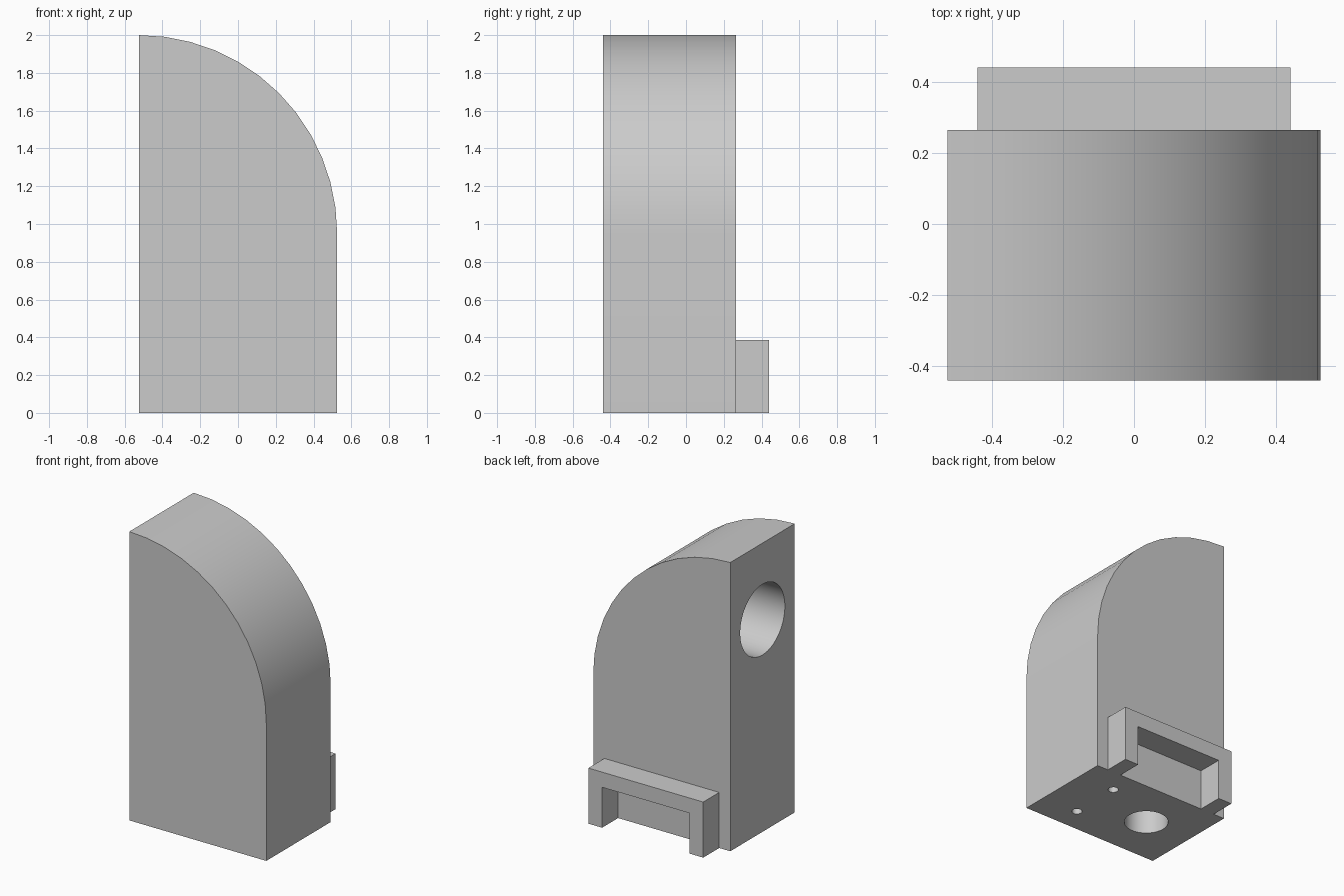
import bpy, bmesh, math
from mathutils import Matrix, Vector

cube = bpy.data.objects.get("Cube")
if cube:
    bpy.data.objects.remove(cube, do_unlink=True)

grey = bpy.data.materials.new("light_grey")
grey.use_nodes = True
colour = (0.6, 0.6, 0.6, 1)
grey.diffuse_color = colour
grey.node_tree.nodes["Principled BSDF"].inputs["Base Color"].default_value = colour

HALF_W, FRONT, BACK, TOP = 0.525, -0.44, 0.265, 2.0
MID_Y = (FRONT + BACK) / 2


def make_object(name, bm):
    bmesh.ops.recalc_face_normals(bm, faces=bm.faces)
    mesh = bpy.data.meshes.new(name)
    bm.to_mesh(mesh)
    bm.free()
    mesh.materials.append(grey)
    obj = bpy.data.objects.new(name, mesh)
    bpy.context.collection.objects.link(obj)
    return obj


def extrude_profile(name, points, y0, y1):
    """Extrude an x-z outline from y0 to y1."""
    bm = bmesh.new()
    face = bm.faces.new([bm.verts.new((x, y0, z)) for x, z in points])
    grown = bmesh.ops.extrude_face_region(bm, geom=[face])["geom"]
    verts = [g for g in grown if isinstance(g, bmesh.types.BMVert)]
    bmesh.ops.translate(bm, verts=verts, vec=(0, y1 - y0, 0))
    return make_object(name, bm)


def drill(target, start, direction, radius, depth, sides=48):
    """Cut a blind round hole inward from a point on the surface."""
    way, lead = Vector(direction), 0.05
    centre = Vector(start) + way * (depth - lead) / 2
    bm = bmesh.new()
    bmesh.ops.create_cone(
        bm, cap_ends=True, segments=sides, radius1=radius, radius2=radius,
        depth=depth + lead,
        matrix=Matrix.Translation(centre) @ way.to_track_quat("Z", "Y").to_matrix().to_4x4())
    cutter = make_object("hole_cutter", bm)
    cutter.hide_render = True
    mod = target.modifiers.new("hole", "BOOLEAN")
    mod.operation, mod.solver, mod.object = "DIFFERENCE", "EXACT", cutter
    bpy.context.view_layer.objects.active = target
    bpy.ops.object.modifier_apply(modifier=mod.name)
    bpy.data.objects.remove(cutter, do_unlink=True)


# Upright block with a quarter-round shoulder
radius, steps = 2 * HALF_W, 12
outline = [(-HALF_W, 0), (HALF_W, 0)]
for i in range(steps + 1):
    a = math.pi / 2 * i / steps
    outline.append((-HALF_W + radius * math.cos(a), TOP - radius + radius * math.sin(a)))
body = extrude_profile("body", outline, FRONT, BACK)

# Side bore, bottom bore and two screw holes
drill(body, (-HALF_W, MID_Y, 1.47), (1, 0, 0), 0.245, 0.7)
drill(body, (-0.175, MID_Y, 0), (0, 0, 1), 0.14, 1.4)
for side in (-1, 1):
    drill(body, (0.25, MID_Y + side * 0.18, 0), (0, 0, 1), 0.033, 0.3, 24)

# Arch-shaped bracket on the back
outer, inner, high, low = 0.44, 0.335, 0.385, 0.28
half = [(outer, high), (outer, 0), (inner, 0), (inner, low)]
bracket = extrude_profile(
    "back_bracket", half + [(-x, z) for x, z in reversed(half)], BACK, 0.44)

# Smooth curved walls, crisp edges
bpy.ops.object.select_all(action="DESELECT")
for obj in (body, bracket):
    obj.select_set(True)
bpy.context.view_layer.objects.active = body
bpy.ops.object.shade_smooth_by_angle(angle=math.radians(30))
